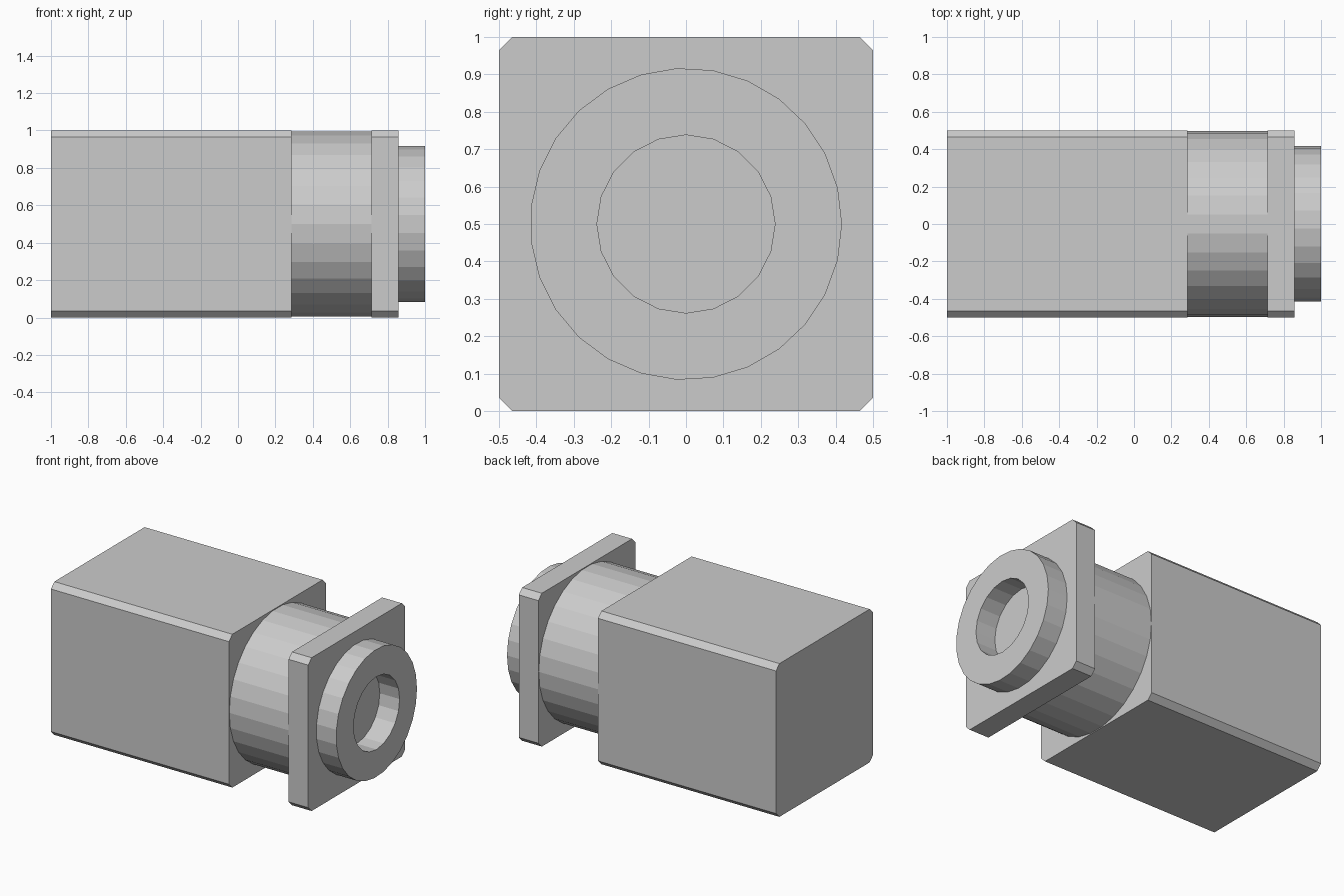
import bpy, bmesh
from math import sin, cos, pi

if "Cube" in bpy.data.objects:
    bpy.data.objects.remove(bpy.data.objects["Cube"])

CZ = 0.5  # height of the shared axis


def circle(sides, radius):
    # (y, z) loop with its first corner on +y
    return [(radius * cos(2 * pi * i / sides), CZ + radius * sin(2 * pi * i / sides))
            for i in range(sides)]


def chamfered_square(half, cut):
    a, b = half, half - cut
    return [(y, CZ + z) for y, z in
            [(a, -b), (a, b), (b, a), (-b, a), (-a, b), (-a, -b), (-b, -a), (b, -a)]]


def extrude_x(name, loops, x0, x1):
    """Extrude an outer loop, with optional hole loops, along x."""
    bm = bmesh.new()
    edges = []
    for loop in loops:
        vs = [bm.verts.new((x0, y, z)) for y, z in loop]
        edges += [bm.edges.new((vs[i - 1], vs[i])) for i in range(len(vs))]
    if len(loops) == 1:
        bm.faces.new(vs)
    else:
        bmesh.ops.triangle_fill(bm, edges=edges, use_beauty=True)
    ext = bmesh.ops.extrude_face_region(bm, geom=bm.faces[:], use_keep_orig=True)
    moved = [g for g in ext["geom"] if isinstance(g, bmesh.types.BMVert)]
    bmesh.ops.translate(bm, verts=moved, vec=(x1 - x0, 0, 0))
    bmesh.ops.recalc_face_normals(bm, faces=bm.faces[:])
    mesh = bpy.data.meshes.new(name)
    bm.to_mesh(mesh)
    bm.free()
    obj = bpy.data.objects.new(name, mesh)
    bpy.context.collection.objects.link(obj)
    return obj


# Main block and thin end plate share the chamfered square section
extrude_x("body_block", [chamfered_square(0.5, 0.035)], -1.0, 0.285)
extrude_x("end_plate", [chamfered_square(0.5, 0.035)], 0.715, 0.857)

# Round neck between them
extrude_x("neck", [circle(30, 0.497)], 0.285, 0.715)

# Open collar on the plate; the plate closes the bottom of its hole
extrude_x("collar_ring", [circle(27, 0.417), circle(20, 0.238)], 0.857, 1.0)
